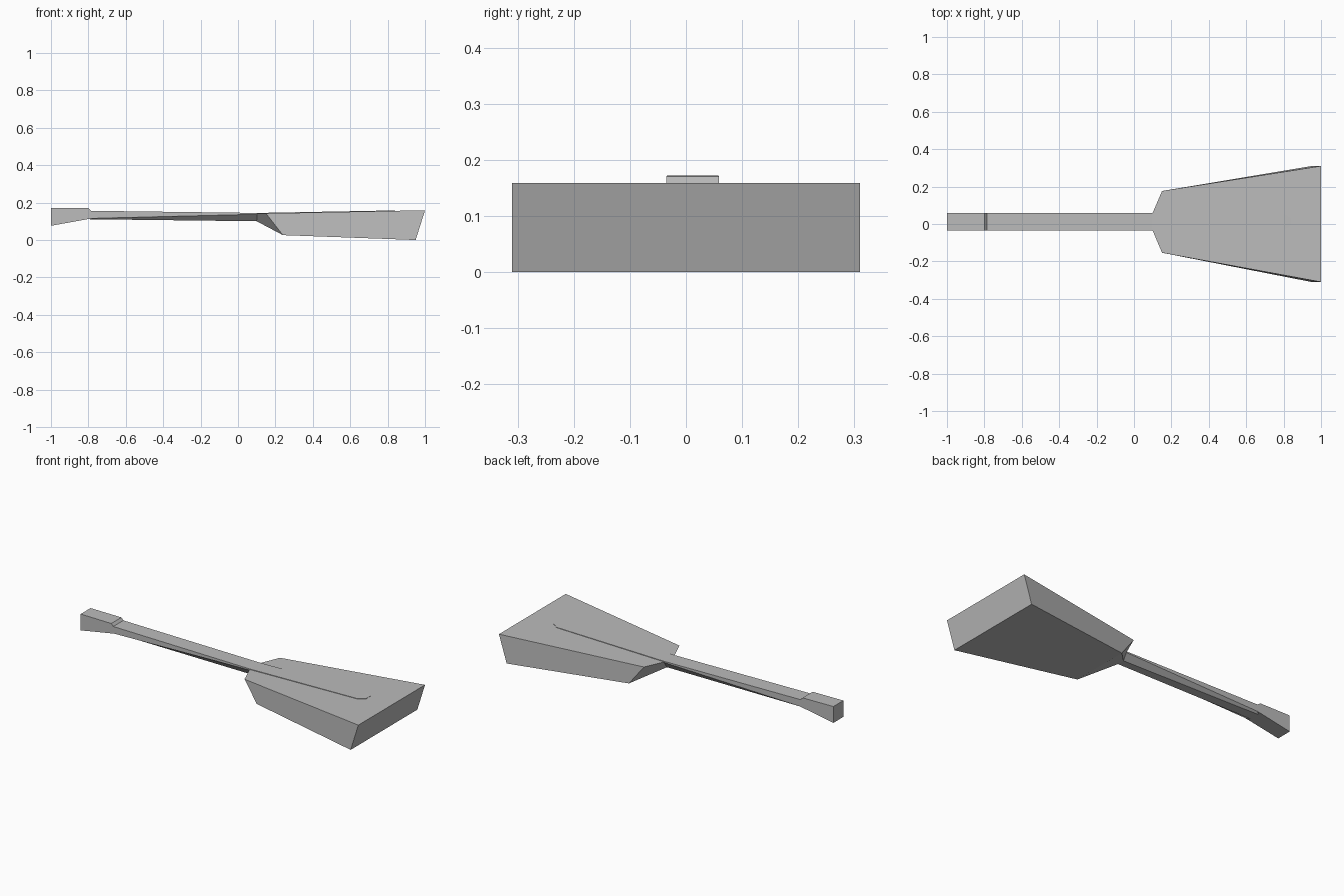
import bpy

if "Cube" in bpy.data.objects:
    bpy.data.objects.remove(bpy.data.objects["Cube"])

CY = 0.012  # the neck sits slightly off the centre line

grey = bpy.data.materials.new("plain grey")
grey.diffuse_color = (0.5, 0.5, 0.5, 1)
grey.use_nodes = True
grey.node_tree.nodes["Principled BSDF"].inputs["Base Color"].default_value = grey.diffuse_color


def add_mesh(name, verts, faces):
    mesh = bpy.data.meshes.new(name)
    mesh.from_pydata(verts, [], faces)
    mesh.materials.append(grey)
    obj = bpy.data.objects.new(name, mesh)
    bpy.context.collection.objects.link(obj)
    # consistent outward normals
    bpy.context.view_layer.objects.active = obj
    obj.select_set(True)
    bpy.ops.object.mode_set(mode='EDIT')
    bpy.ops.mesh.select_all(action='SELECT')
    bpy.ops.mesh.normals_make_consistent(inside=False)
    bpy.ops.object.mode_set(mode='OBJECT')
    obj.select_set(False)
    return obj


def loft(name, rings):
    """Skin a list of equal-length closed rings and cap both ends."""
    n = len(rings[0])
    verts = [v for r in rings for v in r]
    faces = [list(range(n)), list(range(len(verts) - n, len(verts)))]
    for i in range(len(rings) - 1):
        for j in range(n):
            k = (j + 1) % n
            faces.append((i * n + j, i * n + k, (i + 1) * n + k, (i + 1) * n + j))
    return add_mesh(name, verts, faces)


def section(x, top, side, bottom, half, half_bottom):
    return [(x, CY + half, top), (x, CY + half, side), (x, CY + half_bottom, bottom),
            (x, CY - half_bottom, bottom), (x, CY - half, side), (x, CY - half, top)]


def box_section(x, top, bottom, half):
    return [(x, CY + half, top), (x, CY + half, bottom),
            (x, CY - half, bottom), (x, CY - half, top)]


# head block
loft("head", [box_section(-1.0, 0.172, 0.076, 0.046),
              box_section(-0.80, 0.170, 0.112, 0.047),
              box_section(-0.785, 0.154, 0.114, 0.047)])

# neck, undercut more and more towards the body
loft("neck", [section(-0.80, 0.152, 0.115, 0.111, 0.047, 0.030),
              section(0.12, 0.142, 0.138, 0.100, 0.048, 0.022)])

# thin fingerboard running onto the body, with a clipped end
loft("fingerboard", [box_section(-0.79, 0.156, 0.150, 0.047),
                     box_section(0.10, 0.1445, 0.138, 0.048),
                     box_section(0.80, 0.1575, 0.150, 0.048),
                     box_section(0.84, 0.1575, 0.151, 0.020)])

# wedge-shaped body: one side, then its mirror
half = [(0.10, 0.048, 0.141), (0.15, 0.165, 0.142), (1.0, 0.31, 0.159),
        (0.95, 0.31, 0.0), (0.24, 0.178, 0.026), (0.10, 0.022, 0.100)]
verts = []
for s in (1, -1):
    for x, y, z in half:
        shift = CY * (1 - x) / 0.9  # offset fades out towards the wide end
        if x > 0.9:
            shift = 0
        verts.append((x, s * y + shift, z))
faces = [(i, (i + 1) % 6, (i + 1) % 6 + 6, i + 6) for i in range(6)]
faces += [(1, 2, 3, 4), (0, 1, 4, 5), (7, 8, 9, 10), (6, 7, 10, 11)]
add_mesh("body", verts, faces)
